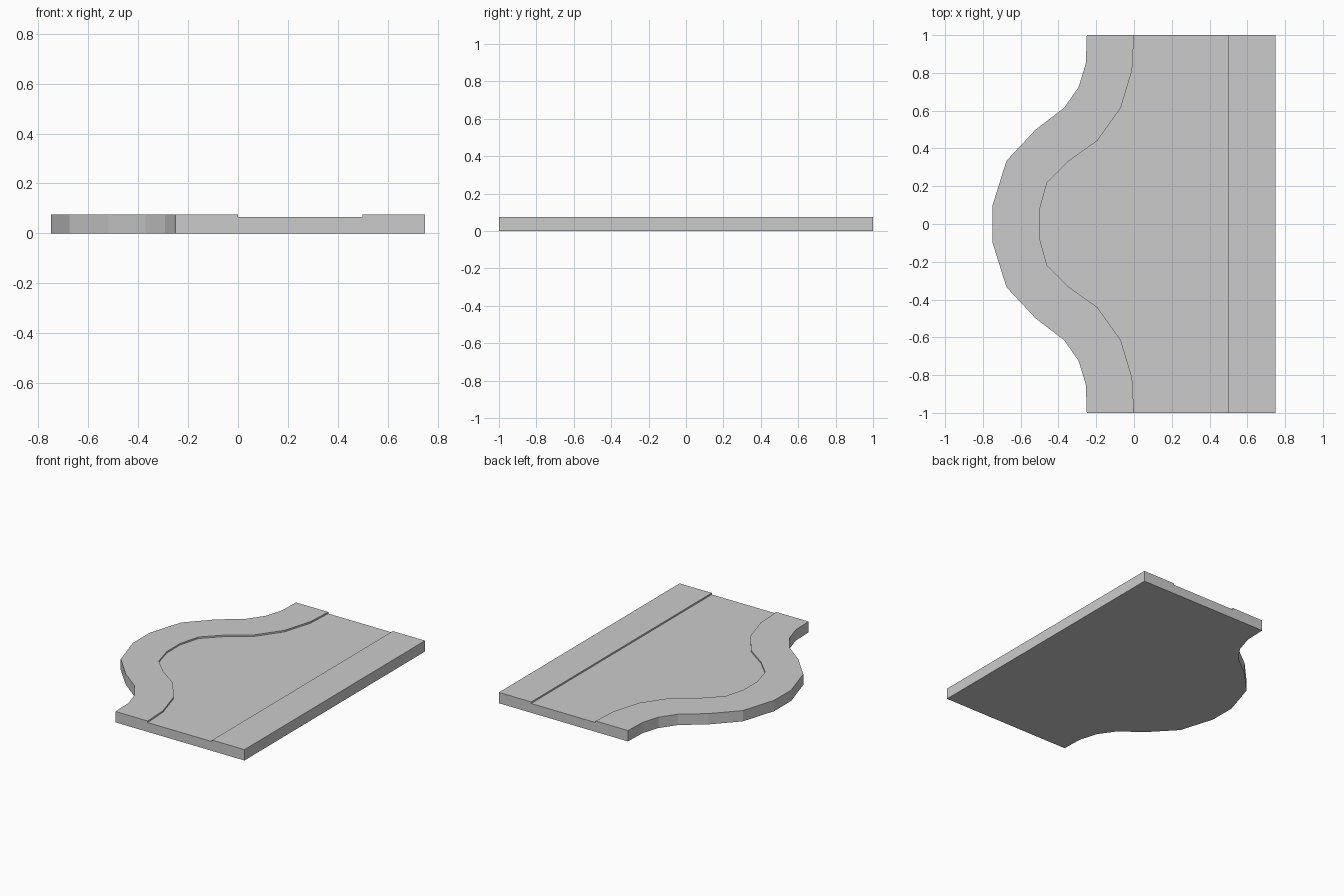
import bpy, bmesh

if "Cube" in bpy.data.objects:
    bpy.data.objects.remove(bpy.data.objects["Cube"])

CURB, ROAD = 0.076, 0.065  # top heights of pavement and road surface

grey = bpy.data.materials.new("light grey")
grey.diffuse_color = (0.6, 0.6, 0.6, 1)
grey.use_nodes = True
grey.node_tree.nodes["Principled BSDF"].inputs["Base Color"].default_value = grey.diffuse_color


def mirrored(half):
    """Edge line from y=+1 down to y=-1, mirrored across y=0."""
    return half + [(x, -y) for x, y in reversed(half)]


def slab(name, left, right, top, left_low, right_low):
    """Slab between two edge lines; each side wall reaches down to its own height."""
    bm = bmesh.new()

    def face(points):
        bm.faces.new([bm.verts.new(p) for p in points])

    outline = left + right[::-1]  # counter-clockwise from above
    face([(x, y, top) for x, y in outline])
    face([(x, y, 0) for x, y in reversed(outline)])
    walls = [(a, b, left_low) for a, b in zip(left, left[1:])]
    walls += [(b, a, right_low) for a, b in zip(right, right[1:])]
    walls += [(left[-1], right[-1], 0), (right[0], left[0], 0)]
    for a, b, low in walls:
        if low < top:
            face([(*a, low), (*b, low), (*b, top), (*a, top)])
    bmesh.ops.remove_doubles(bm, verts=bm.verts, dist=1e-5)
    mesh = bpy.data.meshes.new(name)
    bm.to_mesh(mesh)
    bm.free()
    mesh.materials.append(grey)
    bpy.context.collection.objects.link(bpy.data.objects.new(name, mesh))


# edge lines of the lay-by, from left to right
outer = mirrored([(-0.25, 1), (-0.255, 0.85), (-0.293, 0.725), (-0.37, 0.615),
                  (-0.52, 0.50), (-0.675, 0.335), (-0.75, 0.095)])
inner = mirrored([(0, 1), (-0.01, 0.815), (-0.07, 0.615), (-0.195, 0.44),
                  (-0.35, 0.33), (-0.46, 0.22), (-0.50, 0.075)])
kerb = [(0.5, 1), (0.5, -1)]
side = [(0.75, 1), (0.75, -1)]

# curved pavement, sunken road surface, straight pavement
slab("curved_pavement", outer, inner, CURB, 0, ROAD)
slab("road_surface", inner, kerb, ROAD, ROAD, ROAD)
slab("straight_pavement", kerb, side, CURB, ROAD, 0)
